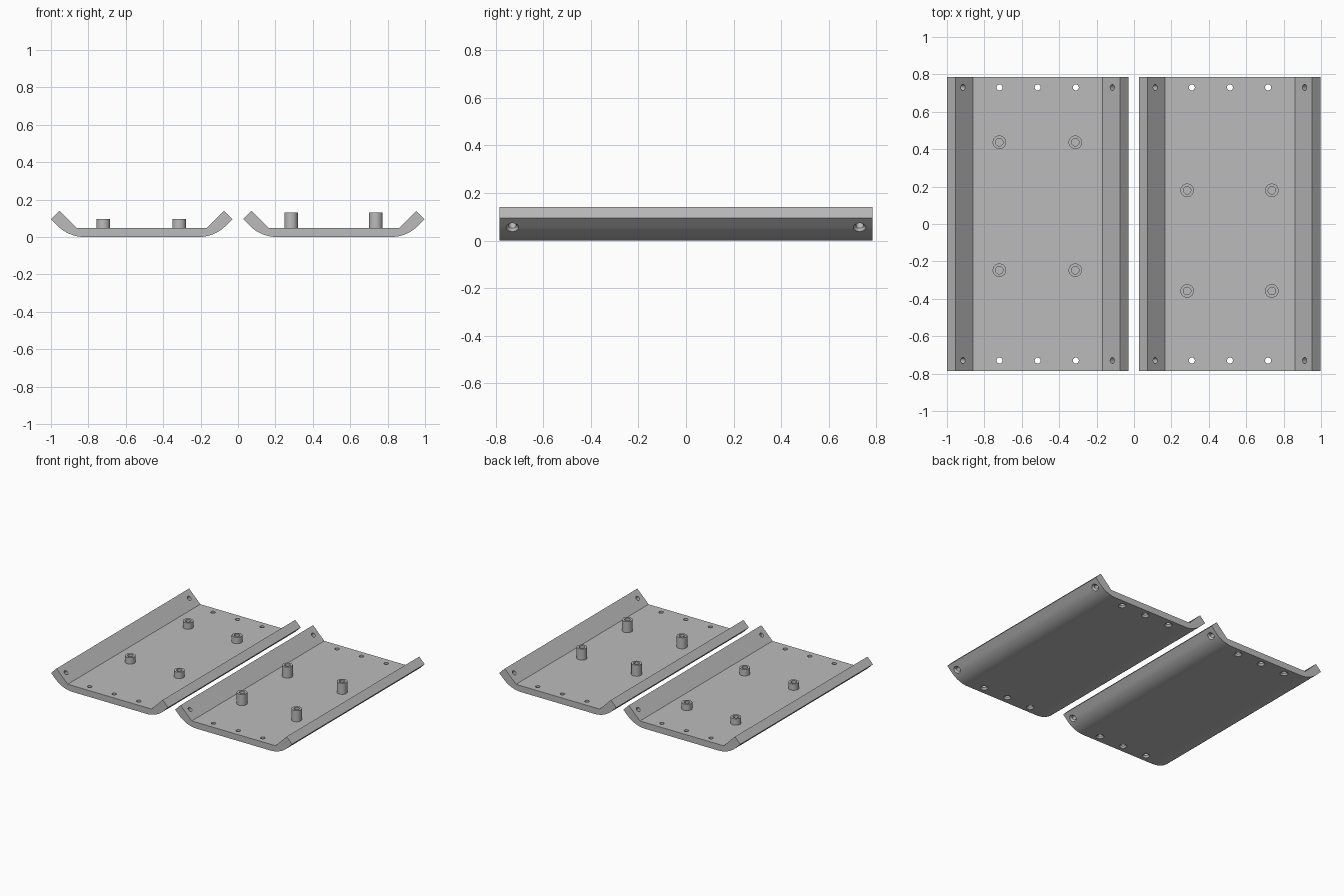
import bpy, bmesh, math
from mathutils import Vector

if "Cube" in bpy.data.objects:
    bpy.data.objects.remove(bpy.data.objects["Cube"])

HALF_LEN = 0.785      # half length of a tray along y
FLOOR = 0.047         # top of the tray floor

grey = bpy.data.materials.new("plain grey")
grey.diffuse_color = (0.5, 0.5, 0.5, 1)
grey.use_nodes = True
grey.node_tree.nodes["Principled BSDF"].inputs["Base Color"].default_value = grey.diffuse_color


def make_object(name, bm, location=(0, 0, 0)):
    bmesh.ops.recalc_face_normals(bm, faces=bm.faces)
    mesh = bpy.data.meshes.new(name)
    bm.to_mesh(mesh)
    bm.free()
    mesh.materials.append(grey)
    obj = bpy.data.objects.new(name, mesh)
    obj.location = location
    bpy.context.collection.objects.link(obj)
    return obj


def smooth(obj):
    bpy.ops.object.select_all(action='DESELECT')
    obj.select_set(True)
    bpy.context.view_layer.objects.active = obj
    bpy.ops.object.shade_smooth_by_angle(angle=math.radians(30))


def lathe(bm, profile, origin, axis, steps=32, closed=False):
    """Turn (radius, height) points around an axis."""
    rot = Vector((0, 0, 1)).rotation_difference(Vector(axis))
    rings = []
    for r, h in profile:
        rings.append([bm.verts.new(Vector(origin) + rot @ Vector(
            (r * math.cos(2 * math.pi * i / steps), r * math.sin(2 * math.pi * i / steps), h)))
            for i in range(steps)])
    pairs = list(zip(rings, rings[1:]))
    if closed:
        pairs.append((rings[-1], rings[0]))
    else:
        bm.faces.new(rings[0])
        bm.faces.new(rings[-1])
    for a, b in pairs:
        for i in range(steps):
            j = (i + 1) % steps
            bm.faces.new((a[i], a[j], b[j], b[i]))


def tray_profile():
    """Cross-section with raised 45 degree wings and a rounded outer bend."""
    bend = 0.205
    half = [(0.347, FLOOR), (0.44, 0.14), (0.485, 0.095)]
    for k in range(11):
        a = math.radians(45 * (1 - k / 10))
        half.append((0.305 + bend * math.sin(a), bend * (1 - math.cos(a))))
    return half + [(-x, z) for x, z in reversed(half)]


def make_tray(name, cx):
    # Extruded body
    bm = bmesh.new()
    face = bm.faces.new([bm.verts.new((x, -HALF_LEN, z)) for x, z in tray_profile()])
    ext = bmesh.ops.extrude_face_region(bm, geom=[face])
    verts = [v for v in ext["geom"] if isinstance(v, bmesh.types.BMVert)]
    bmesh.ops.translate(bm, verts=verts, vec=(0, 2 * HALF_LEN, 0))
    tray = make_object(name, bm, (cx, 0, 0))

    # Countersunk screw holes along both ends, in the floor and the wings
    bm = bmesh.new()
    for y in (-0.73, 0.73):
        for x in (-0.204, 0, 0.204):
            lathe(bm, [(0.035, -0.008), (0.027, 0), (0.016, 0.013), (0.016, 0.08)],
                  (x, y, 0), (0, 0, 1))
        for s in (-1, 1):
            lathe(bm, [(0.035, -0.008), (0.027, 0), (0.016, 0.013), (0.016, 0.1)],
                  (s * 0.444, y, 0.054), (-s, 0, 1))
    cutter = make_object(name + "_hole_cutter", bm, (cx, 0, 0))
    cutter.hide_render = True
    cut = tray.modifiers.new("screw holes", 'BOOLEAN')
    cut.operation = 'DIFFERENCE'
    cut.solver = 'EXACT'
    cut.object = cutter
    bpy.context.view_layer.update()
    dg = bpy.context.evaluated_depsgraph_get()
    tray.data = bpy.data.meshes.new_from_object(tray.evaluated_get(dg))
    tray.modifiers.clear()
    bpy.data.objects.remove(cutter)
    smooth(tray)


def make_standoffs(name, xs, ys, top):
    for x in xs:
        for y in ys:
            bm = bmesh.new()
            lathe(bm, [(0.036, FLOOR - 0.003), (0.036, top), (0.02, top), (0.02, FLOOR - 0.003)],
                  (0, 0, 0), (0, 0, 1), closed=True)
            smooth(make_object(name, bm, (x, y, 0)))


make_tray("left_tray", -0.515)
make_tray("right_tray", 0.513)
make_standoffs("short_standoff", (-0.72, -0.314), (-0.247, 0.437), 0.095)
make_standoffs("tall_standoff", (0.284, 0.737), (-0.358, 0.18), 0.13)
